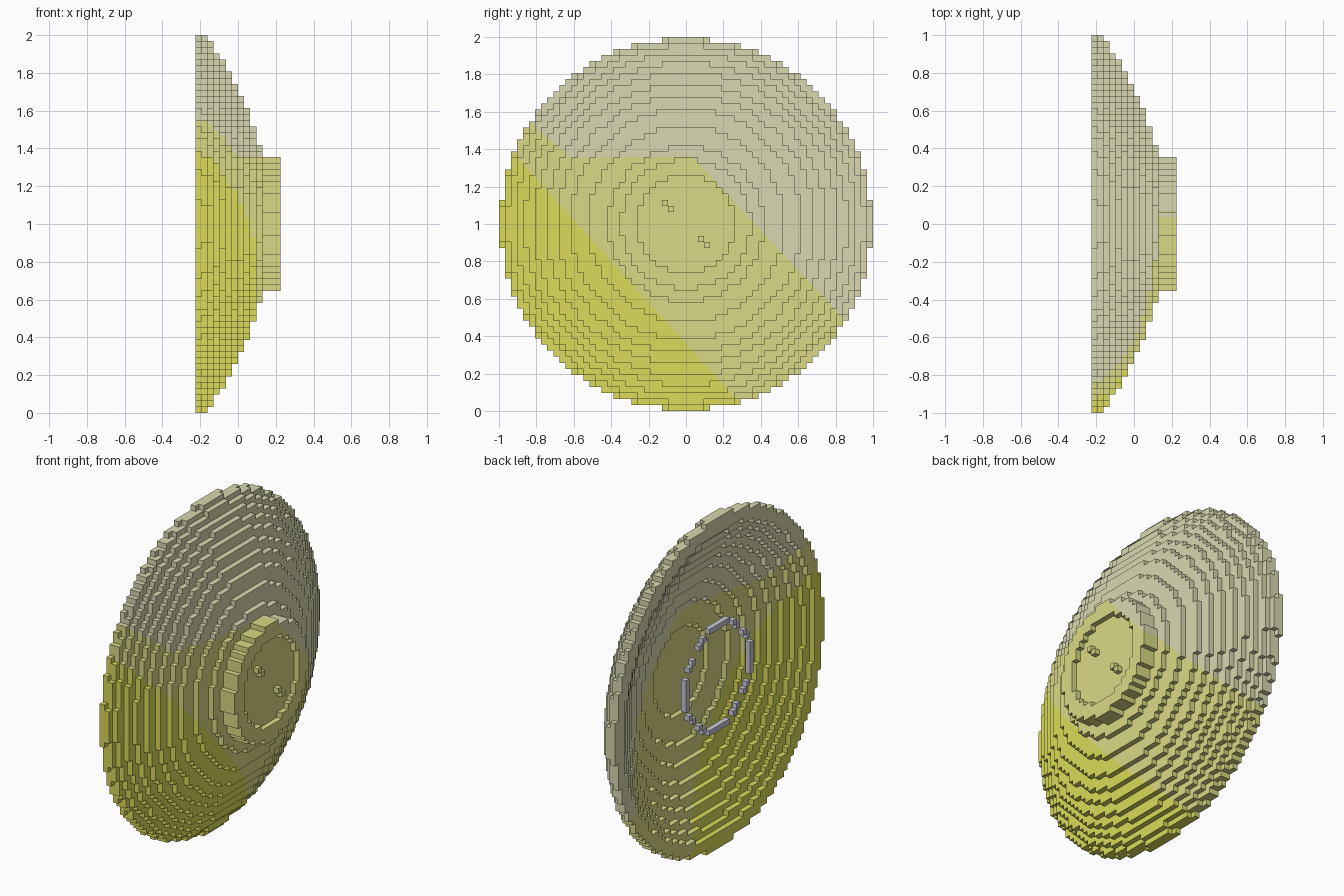
import bpy, bmesh, math
from mathutils import Vector

cube = bpy.data.objects.get("Cube")
if cube:
    bpy.data.objects.remove(cube, do_unlink=True)

V = 2 / 62  # block size


def lin(c):
    c /= 255
    return c / 12.92 if c <= 0.04045 else ((c + 0.055) / 1.055) ** 2.4


def material(name, r, g, b):
    m = bpy.data.materials.new(name)
    m.use_nodes = True
    col = (lin(r), lin(g), lin(b), 1)
    m.diffuse_color = col
    bsdf = m.node_tree.nodes["Principled BSDF"]
    bsdf.inputs["Base Color"].default_value = col
    bsdf.inputs["Roughness"].default_value = 0.8
    return m


pale = material("pale beige", 217, 217, 177)
olive = material("soft olive", 218, 217, 133)
yellow = material("mustard yellow", 219, 218, 91)
steel = material("light steel", 200, 200, 215)


def annulus(layer, inner, outer):
    """Blocks of one layer across the x axis, between two radii."""
    n = math.ceil(outer)
    return {(layer, j, k) for j in range(-n, n) for k in range(-n, n)
            if inner <= math.hypot(j + .5, k + .5) < outer}


def block_mesh(cells):
    """Outer skin of a set of blocks."""
    bm = bmesh.new()
    verts = {}

    def vert(p):
        if p not in verts:
            verts[p] = bm.verts.new(((p[0] - 7) * V, p[1] * V, 1 + p[2] * V))
        return verts[p]

    for c in cells:
        for axis in range(3):
            for side in (0, 1):
                nb = list(c)
                nb[axis] += 2 * side - 1
                if tuple(nb) in cells:
                    continue
                u, w = (axis + 1) % 3, (axis + 2) % 3
                quad = []
                for a, b in ((0, 0), (1, 0), (1, 1), (0, 1)):
                    p = list(c)
                    p[axis] += side
                    p[u] += a
                    p[w] += b
                    quad.append(vert(tuple(p)))
                bm.faces.new(quad if side else quad[::-1])
    return bm


def make_object(name, bm, mats):
    me = bpy.data.meshes.new(name)
    bm.to_mesh(me)
    bm.free()
    for m in mats:
        me.materials.append(m)
    ob = bpy.data.objects.new(name, me)
    bpy.context.collection.objects.link(ob)


# Colour borders: each line is slope * y + z = offset
BORDERS = {"yellow": (1.1, 0.36), "right": (1.07, 1.395),
           "left": (0.9, 0.797), "level": (0.0, 1.357)}


def below(border, p):
    slope, offset = BORDERS[border]
    return slope * p.y + p.z < offset


def paint(bm):
    """Cut the skin along the colour borders and colour each region."""
    for slope, offset in BORDERS.values():
        bmesh.ops.bisect_plane(bm, geom=bm.verts[:] + bm.edges[:] + bm.faces[:],
                               dist=1e-5, plane_co=Vector((0, 0, offset)),
                               plane_no=Vector((0, slope, 1)))
    for f in bm.faces:
        p = f.calc_center_median()
        if below("yellow", p):
            f.material_index = 2
        elif below("right", p) and (below("level", p) or below("left", p)):
            f.material_index = 1


# Dish: stepped bowl, open towards -x, three blocks thick
RADII = [30.75, 30.65, 29.65, 28.3, 26.85, 25.3, 23.4, 21.3, 19.05, 16.2, 12.75, 8.1]
dish = set()
for layer, outer in enumerate(RADII):
    inner = RADII[layer + 3] if layer + 3 < len(RADII) else 0
    dish |= annulus(layer, inner, outer)

# Hub: round cap with a raised rim around a shallow recess
dish |= annulus(11, 0, 10.75) | annulus(12, 0, 10.75)
dish |= annulus(13, 8.2, 10.75)

# Four small studs on the hub face
for j, k in ((-4, 3), (-3, 2), (2, -3), (3, -4)):
    dish.add((13, j, k))

skin = block_mesh(dish)
paint(skin)
make_object("dish", skin, [pale, olive, yellow])

# Thin broken ring in the mouth of the dish, one block above its centre
ring = {(i, j, k + 1) for i, j, k in annulus(0, 9.25, 9.9)}
make_object("inner_ring", block_mesh(ring), [steel])
